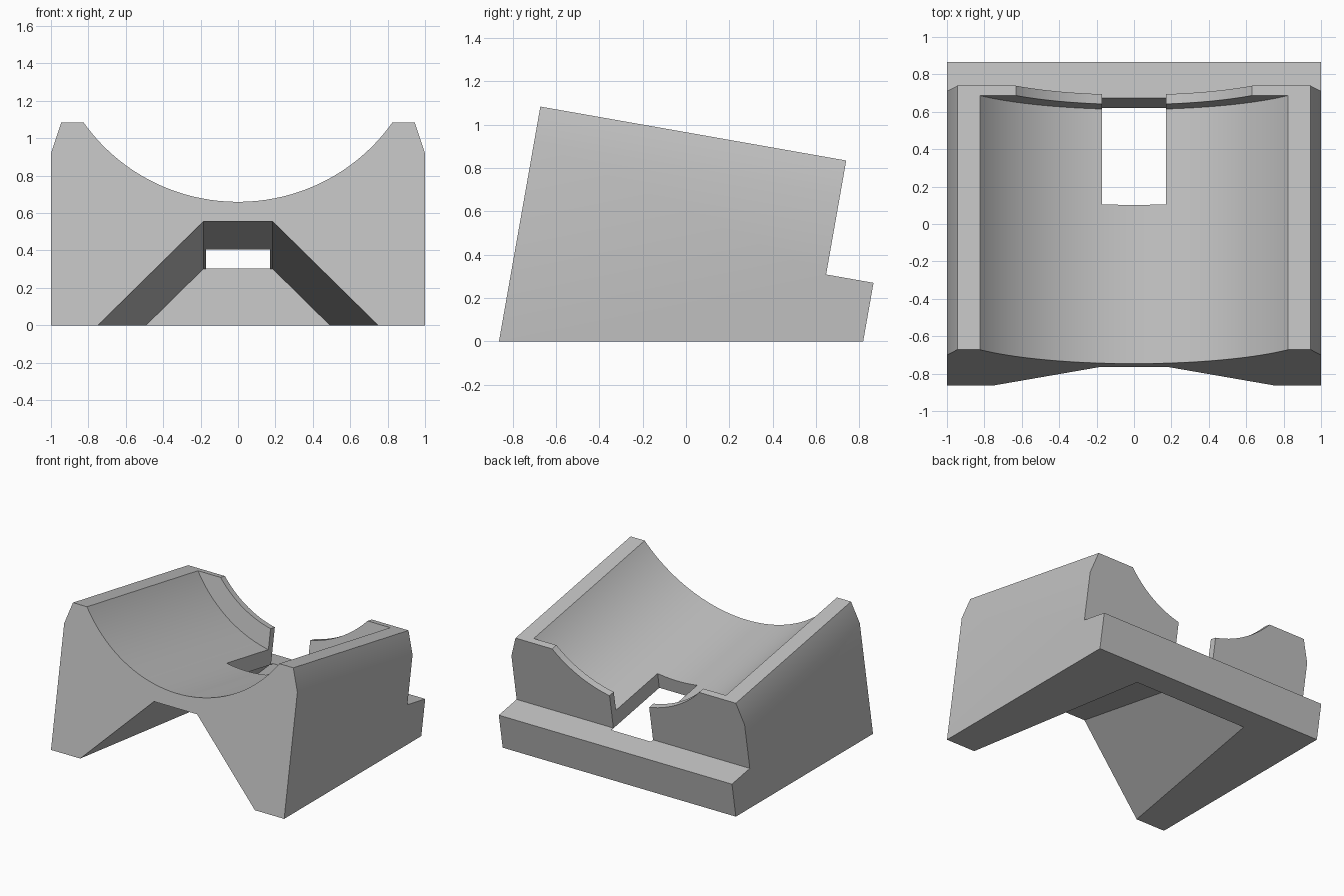
import bpy, bmesh, math

cube = bpy.data.objects.get("Cube")
if cube:
    bpy.data.objects.remove(cube, do_unlink=True)

TILT = math.radians(10)
FRONT = -0.863          # y of the front foot edge
CENTRE, BOWL_R, LIP_R = 1.676, 1.006, 0.854
LEDGE, BACK, WALL = 0.566, 1.433, 1.46

grey = bpy.data.materials.new("plain grey")
grey.use_nodes = True
colour = (0.53, 0.53, 0.53, 1)
grey.diffuse_color = colour
grey.node_tree.nodes["Principled BSDF"].inputs["Base Color"].default_value = colour


def prism(name, profile, s0, s1, tilt=TILT):
    """Extrude an (x, height) profile along the tilted front-to-back axis."""
    c, s = math.cos(tilt), math.sin(tilt)
    bm = bmesh.new()
    rings = [[bm.verts.new((x, FRONT + d * c + t * s, t * c - d * s))
              for x, t in profile] for d in (s0, s1)]
    bm.faces.new(rings[0])
    bm.faces.new(rings[1][::-1])
    n = len(profile)
    for i in range(n):
        j = (i + 1) % n
        bm.faces.new((rings[0][i], rings[1][i], rings[1][j], rings[0][j]))
    bmesh.ops.recalc_face_normals(bm, faces=bm.faces)
    mesh = bpy.data.meshes.new(name)
    bm.to_mesh(mesh)
    bm.free()
    mesh.materials.append(grey)
    obj = bpy.data.objects.new(name, mesh)
    bpy.context.collection.objects.link(obj)
    return obj


def mirrored(half):
    return half + [(-x, t) for x, t in reversed(half)]


def box(half_width, low, high):
    return mirrored([(half_width, low), (half_width, high)])


def circle(radius, n=128):
    return [(radius * math.sin(2 * math.pi * i / n),
             CENTRE - radius * math.cos(2 * math.pi * i / n)) for i in range(n)]


# Solid block with chamfered shoulders
cradle = prism("cradle", mirrored([(1, -0.1), (1, 0.934), (0.945, 1.1)]), 0, 1.655)

# Hollows: rear step, round seat, lip, tapered underside, rear slot, ground
slope = 0.3
cutters = [
    prism("rear_step_cutter", box(1.5, LEDGE, 2), BACK, 2),
    prism("seat_cutter", circle(BOWL_R), -0.2, 1.38),
    prism("lip_cutter", circle(LIP_R), 1.2, 1.7),
    prism("underside_cutter", mirrored([(0.749 + slope, -slope), (0.185, 0.564)]),
          -0.2, WALL),
    prism("slot_cutter", box(0.17, 0.5, 1.5), 0.862, WALL),
    prism("ground_cutter", box(2, -1, 0), -1, 3, tilt=0),
]

bpy.ops.object.select_all(action='DESELECT')
cradle.select_set(True)
bpy.context.view_layer.objects.active = cradle
for cutter in cutters:
    cutter.hide_render = True
    mod = cradle.modifiers.new(cutter.name, 'BOOLEAN')
    mod.operation = 'DIFFERENCE'
    mod.solver = 'EXACT'
    mod.object = cutter
    bpy.ops.object.modifier_apply(modifier=mod.name)
for cutter in cutters:
    bpy.data.objects.remove(cutter, do_unlink=True)

bpy.ops.object.shade_smooth_by_angle(angle=math.radians(30))
